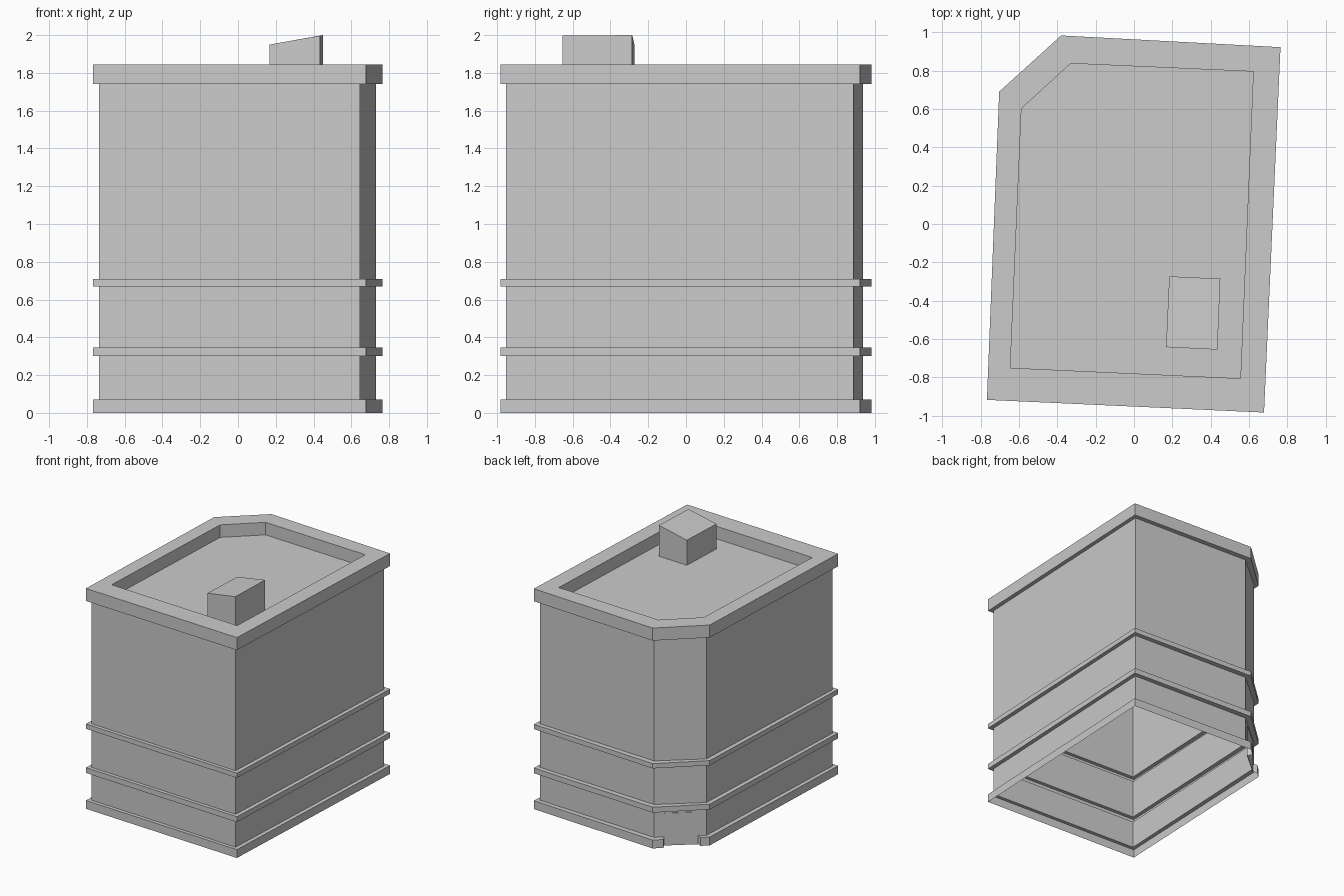
import bpy
import bmesh
from mathutils import Vector

if "Cube" in bpy.data.objects:
    bpy.data.objects.remove(bpy.data.objects["Cube"], do_unlink=True)

# Single stone colour
stone = bpy.data.materials.new("pale_grey_stone")
stone.use_nodes = True
stone.diffuse_color = (0.6, 0.6, 0.6, 1)
stone.node_tree.nodes["Principled BSDF"].inputs["Base Color"].default_value = (0.6, 0.6, 0.6, 1)


def loft(name, loops, cap_top=True, cap_bottom=False):
    """Skin a stack of equal-length counter-clockwise loops of 3D points."""
    bm = bmesh.new()
    rings = [[bm.verts.new(p) for p in loop] for loop in loops]
    for low, high in zip(rings, rings[1:]):
        for i in range(len(low)):
            j = (i + 1) % len(low)
            bm.faces.new((low[i], low[j], high[j], high[i]))
    if cap_top:
        bm.faces.new(rings[-1])
    if cap_bottom:
        bm.faces.new(rings[0][::-1])
    bmesh.ops.remove_doubles(bm, verts=bm.verts, dist=0.0005)
    mesh = bpy.data.meshes.new(name)
    bm.to_mesh(mesh)
    bm.free()
    mesh.materials.append(stone)
    obj = bpy.data.objects.new(name, mesh)
    bpy.context.collection.objects.link(obj)
    return obj


def at(points, z):
    return [(p[0], p[1], z) for p in points]


# Plan outlines; the last edge-but-one is the cut corner holding the door
outer = [Vector(p) for p in ((-0.767, -0.917), (0.678, -0.983), (0.764, 0.922), (-0.38, 0.983), (-0.703, 0.69))]
wall = [Vector(p) for p in ((-0.735, -0.888), (0.645, -0.953), (0.73, 0.887), (-0.36, 0.937), (-0.665, 0.68))]
inner = [Vector(p) for p in ((-0.645, -0.75), (0.555, -0.805), (0.622, 0.795), (-0.33, 0.837), (-0.587, 0.602))]
DOOR = (0.19, 0.84)


def plan(shape, recess=None):
    """Outline with door points on the cut corner, notched back to recess."""
    back = recess or shape
    d1, d2 = (shape[3].lerp(shape[4], t) for t in DOOR)
    e1, e2 = (back[3].lerp(back[4], t) for t in DOOR)
    return shape[:4] + [d1, e1, e2, d2] + shape[4:]


base, ledge, body, roof = plan(outer, wall), plan(outer), plan(wall), plan(inner)

# Hollow shell: notched plinth, walls with two string courses, cornice, sunken roof
levels = [at(base, 0), at(base, 0.07), at(body, 0.07)]
for bottom, top in ((0.30, 0.345), (0.67, 0.71)):
    levels += [at(body, bottom), at(ledge, bottom), at(ledge, top), at(body, top)]
levels += [at(body, 1.74), at(ledge, 1.74), at(ledge, 1.845), at(roof, 1.845), at(roof, 1.74)]
loft("building_shell", levels)

# Door plate on the cut corner
a, b = (wall[3].lerp(wall[4], t) for t in DOOR)
out = Vector((b.y - a.y, a.x - b.x)).normalized() * 0.004
if out.dot(a) < 0:
    out = -out
door_plan = [a, a + out, b + out, b]
loft("corner_door", [at(door_plan, 0), at(door_plan, 0.27)], cap_bottom=True)

# Rooftop hut with a sloping top
hut = [(0.167, -0.642), (0.435, -0.655), (0.45, -0.285), (0.184, -0.273)]
hut_top = [(x, y, 2.0 if x > 0.3 else 1.95) for x, y in hut]
hut_top[1] = (*hut[1], 1.997)
loft("rooftop_hut", [at(hut, 1.74), hut_top])
